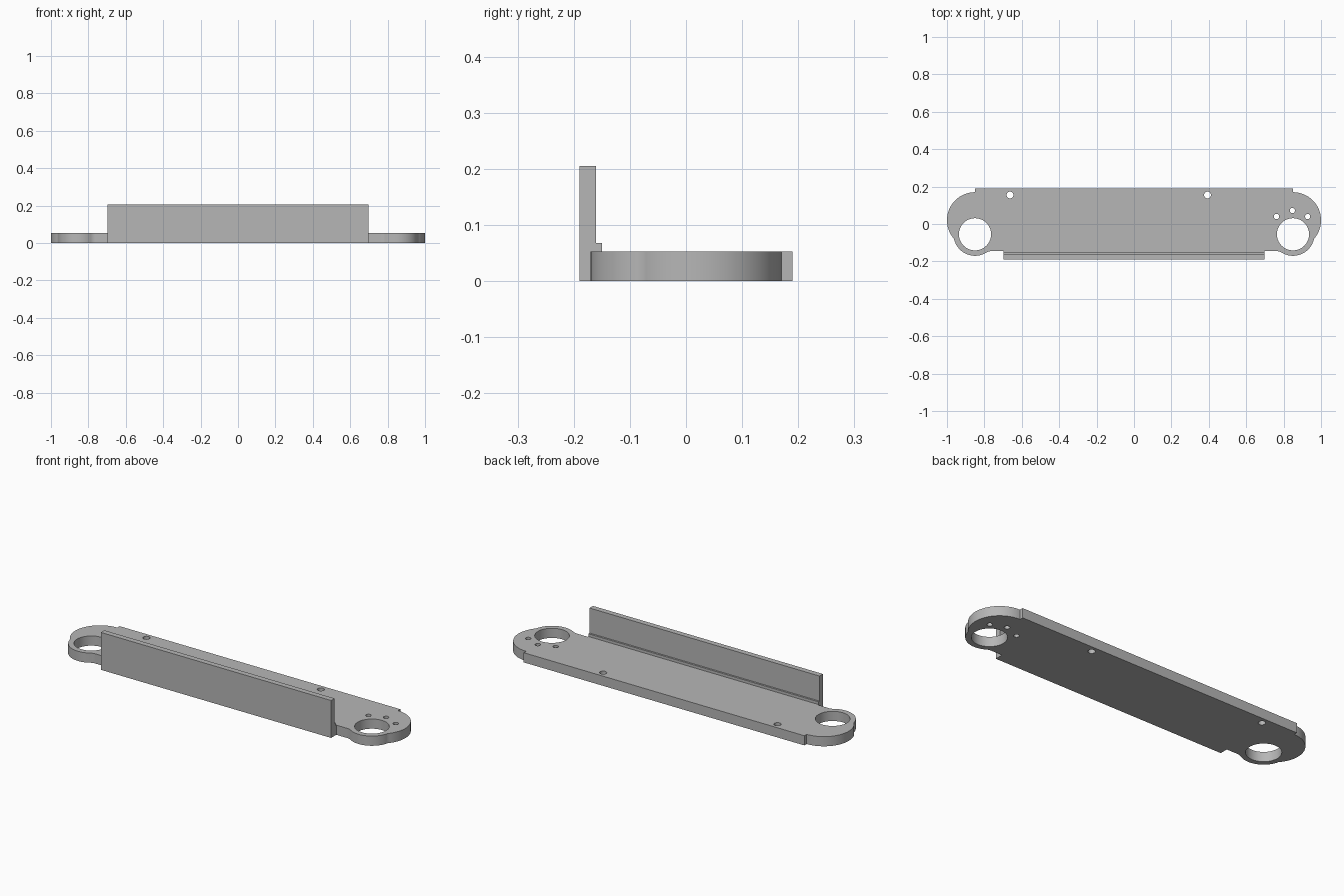
import bpy, bmesh
from math import sin, cos, acos, atan2, radians, sqrt, pi

cube = bpy.data.objects.get("Cube")
if cube:
    bpy.data.objects.remove(cube, do_unlink=True)

grey = bpy.data.materials.new("plain grey")
grey.use_nodes = True
grey.diffuse_color = (0.47, 0.47, 0.47, 1)
grey.node_tree.nodes["Principled BSDF"].inputs["Base Color"].default_value = (0.47, 0.47, 0.47, 1)

THICK = 0.053
FRONT, BACK = -0.145, 0.19
END_X = 0.85
LOBE_Y, LOBE_R = 0.02, 0.15
RING_Y, RING_R, BORE_R = -0.055, 0.115, 0.086
FILLET = 0.05


def arc(cx, cy, r, a0, a1, n):
    return [(cx + r * cos(a0 + (a1 - a0) * i / n),
             cy + r * sin(a0 + (a1 - a0) * i / n)) for i in range(n + 1)]


def circle(cx, cy, r, n):
    return arc(cx, cy, r, 0, 2 * pi, n)[:-1]


def flat_plate(name, loops, thick):
    """Filled outline with holes, thickened upward from z = 0."""
    curve = bpy.data.curves.new(name, 'CURVE')
    curve.dimensions = '2D'
    curve.fill_mode = 'BOTH'
    curve.extrude = thick / 2
    for loop in loops:
        spline = curve.splines.new('POLY')
        spline.points.add(len(loop) - 1)
        for p, (x, y) in zip(spline.points, loop):
            p.co = (x, y, 0, 1)
        spline.use_cyclic_u = True
    obj = bpy.data.objects.new(name, curve)
    bpy.context.collection.objects.link(obj)
    bpy.ops.object.select_all(action='DESELECT')
    obj.select_set(True)
    bpy.context.view_layer.objects.active = obj
    bpy.ops.object.convert(target='MESH')
    obj = bpy.context.view_layer.objects.active
    obj.name = name
    bm = bmesh.new()
    bm.from_mesh(obj.data)
    bmesh.ops.translate(bm, verts=bm.verts, vec=(0, 0, thick / 2))
    bmesh.ops.remove_doubles(bm, verts=bm.verts, dist=0.0001)
    bmesh.ops.recalc_face_normals(bm, faces=bm.faces)
    bm.to_mesh(obj.data)
    bm.free()
    obj.data.materials.clear()
    obj.data.materials.append(grey)
    bpy.ops.object.shade_smooth_by_angle(angle=radians(30))
    return obj


# Half outline: front edge, fillet, bearing ring, rounded end, back step
fy = FRONT - FILLET
fx = END_X - sqrt((RING_R + FILLET) ** 2 - (RING_Y - fy) ** 2)
touch = atan2(RING_Y - fy, END_X - fx)
d = LOBE_Y - RING_Y
drop = (d * d + LOBE_R ** 2 - RING_R ** 2) / (2 * d)
lobe_start = acos(drop / LOBE_R) - pi / 2
ring_end = atan2(d - drop, sqrt(LOBE_R ** 2 - drop ** 2)) + 2 * pi
half = arc(fx, fy, FILLET, pi / 2, touch, 8)
half += arc(END_X, RING_Y, RING_R, touch + pi, ring_end, 28)[1:]
half += arc(END_X, LOBE_Y, LOBE_R, lobe_start, pi / 2, 32)[1:]
half.append((END_X, BACK))
outline = half + [(-x, y) for x, y in reversed(half)]

# Bores and screw holes
holes = [circle(s * END_X, RING_Y, BORE_R, 64) for s in (-1, 1)]
holes += [circle(x, 0.155, 0.018, 24) for x in (-0.663, 0.393)]
holes += [circle(x, y, 0.014, 24) for x, y in ((0.762, 0.04), (0.847, 0.072), (0.928, 0.04))]
flat_plate("base_plate", [outline] + holes, THICK)

# Upright front wall with a small inner ledge
WALL_X = 0.697
profile = [(-0.19, 0), (FRONT, 0), (FRONT, THICK), (-0.15, THICK), (-0.15, 0.068),
           (-0.16, 0.068), (-0.16, 0.205), (-0.19, 0.205)]
bm = bmesh.new()
face = bm.faces.new([bm.verts.new((-WALL_X, y, z)) for y, z in profile])
ext = bmesh.ops.extrude_face_region(bm, geom=[face])
bmesh.ops.translate(bm, vec=(2 * WALL_X, 0, 0),
                    verts=[g for g in ext["geom"] if isinstance(g, bmesh.types.BMVert)])
bmesh.ops.recalc_face_normals(bm, faces=bm.faces)
mesh = bpy.data.meshes.new("front_wall")
bm.to_mesh(mesh)
bm.free()
mesh.materials.append(grey)
bpy.context.collection.objects.link(bpy.data.objects.new("front_wall", mesh))
